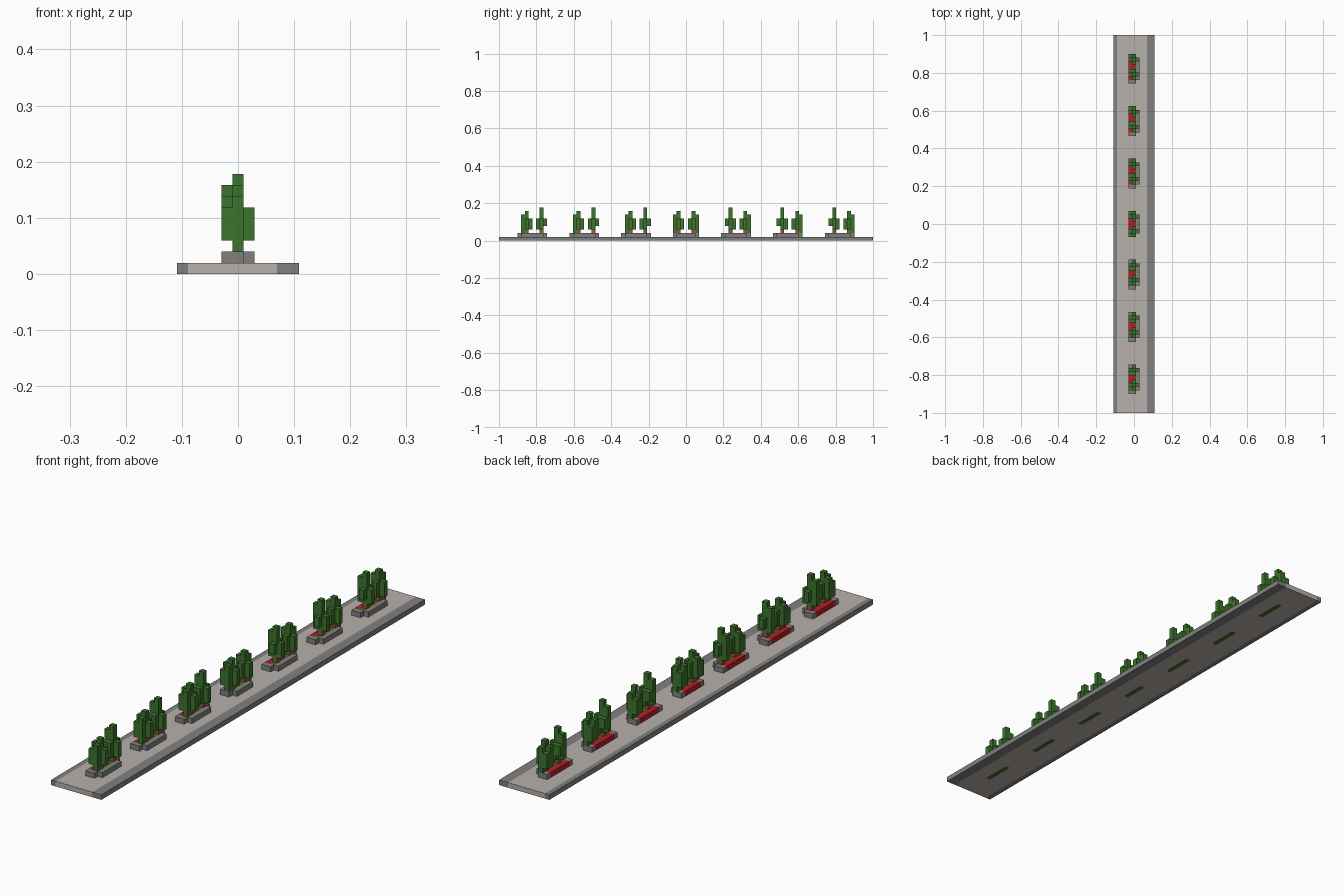
import bpy
import bmesh
from mathutils import Matrix, Vector

cube = bpy.data.objects.get("Cube")
if cube:
    bpy.data.objects.remove(cube, do_unlink=True)

U = 2 / 101  # edge of one block


def material(name, hex_code):
    srgb = [int(hex_code[i:i + 2], 16) / 255 for i in (0, 2, 4)]
    colour = [((c + 0.055) / 1.055) ** 2.4 if c > 0.04 else c / 12.92 for c in srgb]
    mat = bpy.data.materials.new(name)
    mat.use_nodes = True
    mat.diffuse_color = (*colour, 1)
    bsdf = mat.node_tree.nodes["Principled BSDF"]
    bsdf.inputs["Base Color"].default_value = (*colour, 1)
    bsdf.inputs["Roughness"].default_value = 0.9
    return mat


PAVING = material("pale paving", "B8B1AC")
STONE = material("grey stone", "808080")
GRASS = material("grass green", "3F6B22")
LEAF = material("leaf green", "3B732D")
RED = material("bench red", "B71C26")
BARK = material("bark brown", "8B5A38")


def blocks(name, mat, boxes):
    """One object from boxes given as block ranges: x0, x1, y0, y1, z0, z1."""
    bm = bmesh.new()
    for x0, x1, y0, y1, z0, z1 in boxes:
        mid = Vector(((x0 + x1) / 2, (y0 + y1) / 2, (z0 + z1) / 2)) * U
        size = Vector((x1 - x0, y1 - y0, z1 - z0)) * U
        bmesh.ops.create_cube(bm, size=1, matrix=Matrix.Translation(mid) @ Matrix.Diagonal((*size, 1)))
    mesh = bpy.data.meshes.new(name)
    bm.to_mesh(mesh)
    bm.free()
    mesh.materials.append(mat)
    obj = bpy.data.objects.new(name, mesh)
    bpy.context.collection.objects.link(obj)


# Foliage columns: (x, y) offset from the trunk -> bottom and top level
SHORT = {(0, 0): (3, 8), (0, -1): (2, 7), (0, 1): (3, 6), (-1, 0): (3, 7),
         (-1, -1): (3, 6), (1, 0): (3, 6)}
TALL = {(0, 0): (3, 9), (0, -1): (4, 6), (0, 1): (3, 6), (-1, 0): (3, 8),
        (-1, 1): (4, 6), (1, 0): (3, 6)}


def tree(name, shape, y, flip):
    columns = []
    for (dx, dy), (low, high) in shape.items():
        cy = y + dy * flip
        columns.append((dx - .5, dx + .5, cy - .5, cy + .5, low, high))
    blocks(name + "_leaves", LEAF, columns)
    blocks(name + "_trunk", BARK, [(-.5, .5, y - .5, y + .5, 2, 3)])


def planter(index, start, length, gap, shapes):
    a, b = start - .5, start + length - .5
    tag = f"_{index}"
    # Stone ends and the inset front wall
    blocks("planter_stone" + tag, STONE, [(-1.5, .5, a, a + 1, 1, 2), (-1.5, .5, b - 1, b, 1, 2),
                                          (.5, 1.5, a + 1, b - 1, 1, 2)])
    # Bench along the other side, reaching in between the trees
    blocks("bench" + tag, RED, [(-1.5, -.5, a + 1, b - 1, 1, 2), (-.5, .5, gap - .5, gap + .5, 1, 2)])
    blocks("planter_bed" + tag, GRASS, [(-.5, .5, a + 1, b - 1, 0, 1), (-.5, .5, a + 1, gap - .5, 1, 2),
                                        (-.5, .5, gap + .5, b - 1, 1, 2)])
    tree("front_tree" + tag, shapes[0], gap - 2, 1)
    tree("back_tree" + tag, shapes[1], gap + 2, -1)
    return a + 1, b - 1


# Planters along the middle of the strip
beds = []
for i in range(7):
    if i == 3:
        beds.append(planter(i, -3, 7, 0, (SHORT, SHORT)))
    else:
        start = -45 + 14 * i - (i > 3)
        pair = (SHORT, TALL) if i < 3 else (TALL, SHORT)
        beds.append(planter(i, start, 8, start + 4, pair))

# Paving, with openings for the planted beds
END = 50.5
edges = [-END] + [y for bed in beds for y in bed] + [END]
slabs = [(-4.5, -.5, -END, END, 0, 1), (.5, 3.5, -END, END, 0, 1)]
slabs += [(-.5, .5, edges[i], edges[i + 1], 0, 1) for i in range(0, len(edges), 2)]
blocks("paving", PAVING, slabs)

# Kerbs, narrow on one side and wide on the other
blocks("narrow_kerb", STONE, [(-5.5, -4.5, -END, END, 0, 1)])
blocks("wide_kerb", STONE, [(3.5, 5.5, -END, END, 0, 1)])
